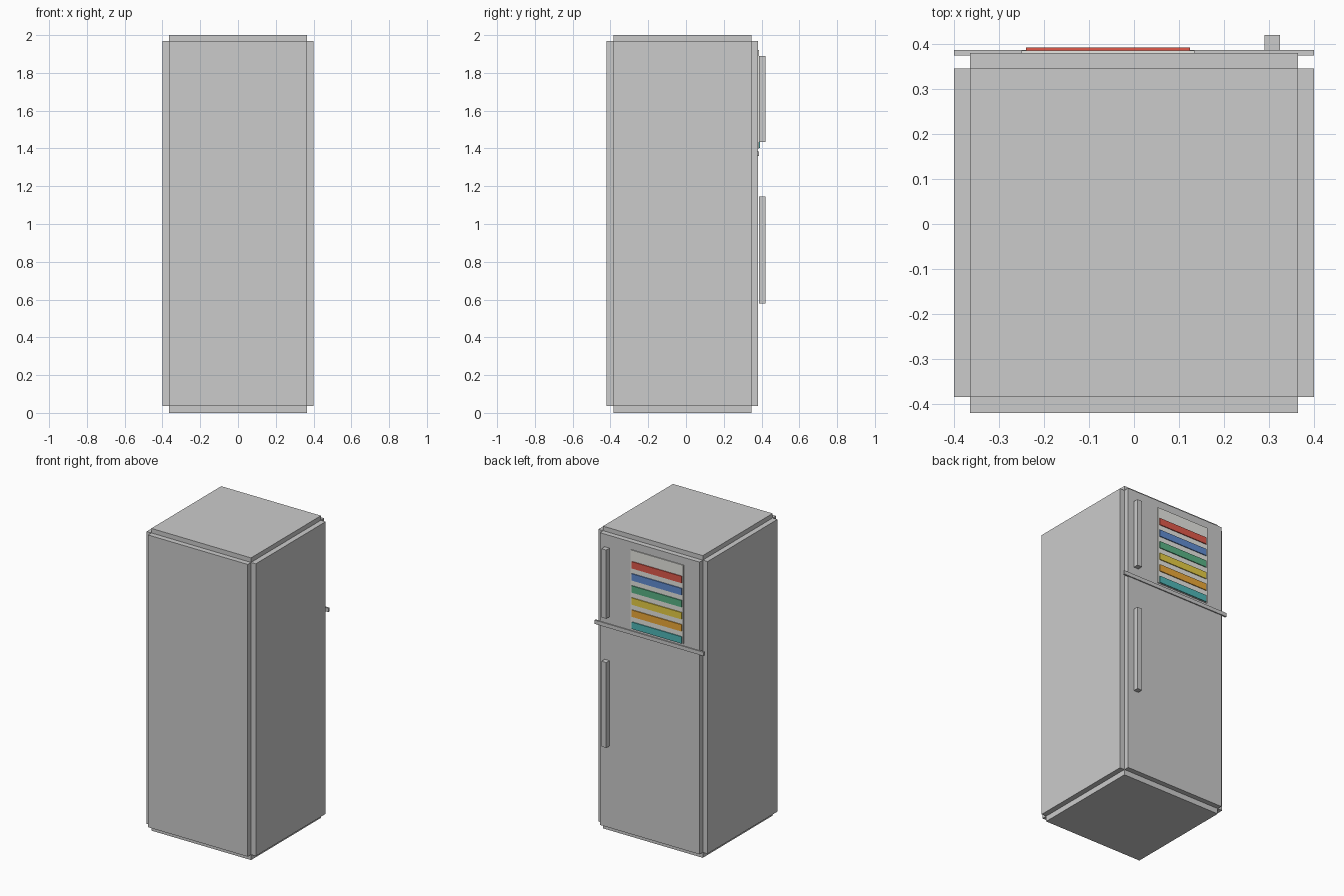
import bpy

if "Cube" in bpy.data.objects:
    bpy.data.objects.remove(bpy.data.objects["Cube"])


def box(name, x, y, z, color=None):
    """Axis-aligned box given (min, max) extents on each axis."""
    bpy.ops.mesh.primitive_cube_add(size=1)
    ob = bpy.context.object
    ob.name = name
    ob.location = [(a + b) / 2 for a, b in (x, y, z)]
    ob.scale = [b - a for a, b in (x, y, z)]
    bpy.ops.object.transform_apply(location=True, rotation=False, scale=True)
    if color:
        mat = bpy.data.materials.new(name + "_colour")
        mat.diffuse_color = (*color, 1)
        mat.use_nodes = True
        mat.node_tree.nodes["Principled BSDF"].inputs["Base Color"].default_value = mat.diffuse_color
        ob.data.materials.append(mat)
    return ob


# Cabinet: three crossing boxes leave stepped notches along every edge
W, IW = 0.40, 0.365
Y, IY = (-0.42, 0.38), (-0.385, 0.346)
Z, IZ = (0.0, 2.0), (0.036, 1.97)
box("cabinet_top_bottom", (-IW, IW), IY, Z)
box("cabinet_sides", (-W, W), IY, IZ)
box("cabinet_door_back", (-IW, IW), Y, IZ)

# Divider bar between the two doors
box("door_divider", (-W, W), (0.375, 0.387), (1.36, 1.385))

# Door handles
for name, z in (("upper_handle", (1.435, 1.89)), ("lower_handle", (0.58, 1.145))):
    box(name, (0.29, 0.325), (0.386, 0.42), z)

# Notice board with coloured strips
box("board", (-0.25, 0.135), (0.375, 0.386), (1.40, 1.92), (0.8, 0.8, 0.76))
colors = {
    "red": (0.75, 0.10, 0.07),
    "blue": (0.12, 0.27, 0.65),
    "green": (0.10, 0.45, 0.24),
    "yellow": (0.80, 0.62, 0.06),
    "orange": (0.85, 0.40, 0.04),
    "teal": (0.08, 0.48, 0.48),
}
for i, (name, col) in enumerate(colors.items()):
    top = 1.847 - 0.08 * i
    box(name + "_strip", (-0.24, 0.125), (0.38, 0.392), (top - 0.045, top), col)
